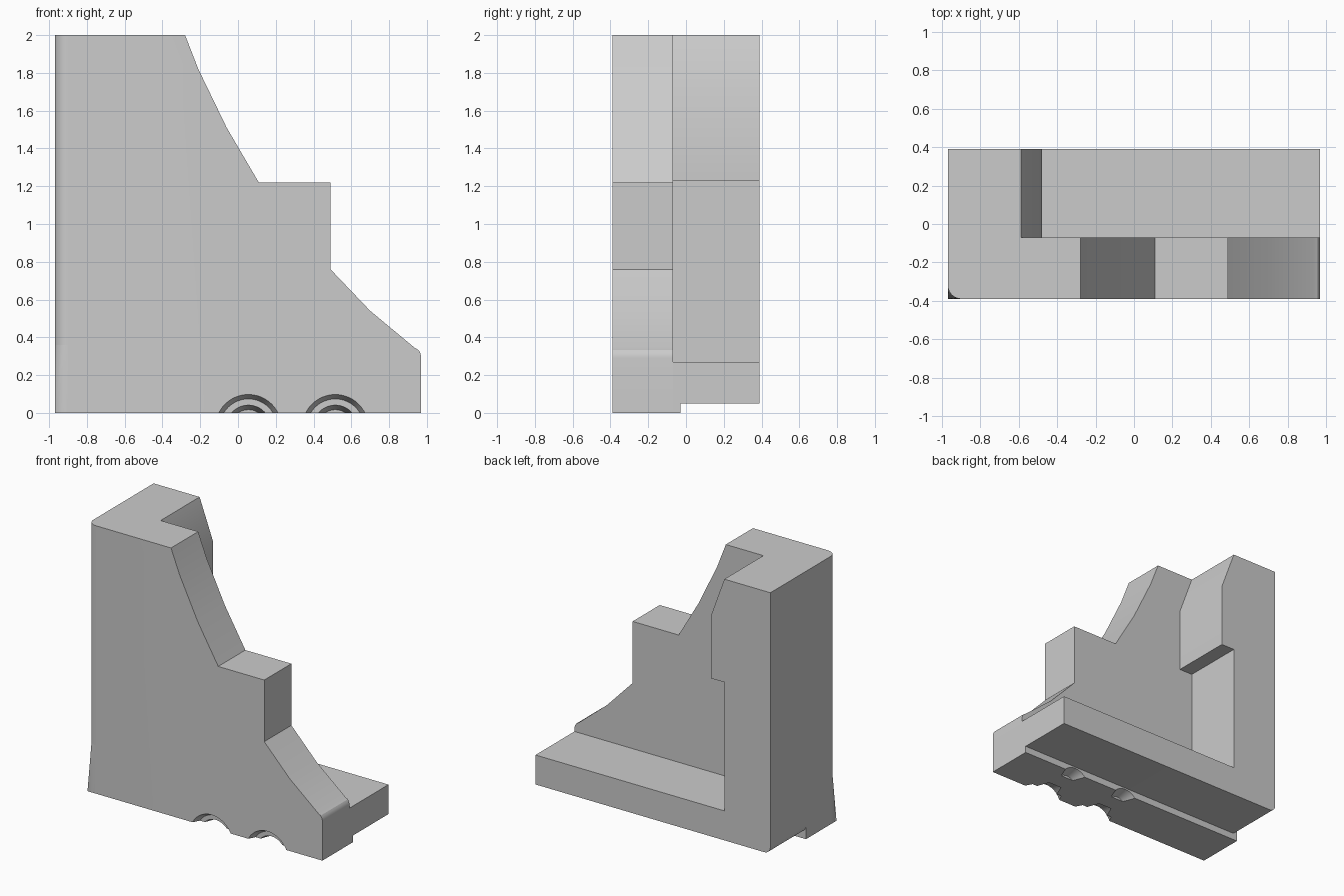
import bpy, bmesh
from math import sin, cos, pi, tau
from mathutils import Matrix, Vector

if "Cube" in bpy.data.objects:
    bpy.data.objects.remove(bpy.data.objects["Cube"], do_unlink=True)

grey = bpy.data.materials.new("plain grey")
grey.use_nodes = True
colour = (0.6, 0.6, 0.6, 1)
grey.diffuse_color = colour
grey.node_tree.nodes["Principled BSDF"].inputs["Base Color"].default_value = colour

LEFT, RIGHT, FRONT, BACK = -0.97, 0.97, -0.39, 0.39
WEB, STEP = -0.07, -0.03      # back of the plate, back of the foot
R = 0.07                      # rounded vertical corner
FLARE = 0.36                  # height where that corner turns square


def finish(name, bm):
    bmesh.ops.recalc_face_normals(bm, faces=bm.faces)
    mesh = bpy.data.meshes.new(name)
    bm.to_mesh(mesh)
    bm.free()
    mesh.materials.append(grey)
    obj = bpy.data.objects.new(name, mesh)
    bpy.context.collection.objects.link(obj)
    return obj


def arc(cx, cz, r, start, end, n=6):
    return [(cx + r * cos(start + (end - start) * i / n),
             cz + r * sin(start + (end - start) * i / n)) for i in range(n + 1)]


def extrude(profile, y0, y1):
    bm = bmesh.new()
    face = bm.faces.new([bm.verts.new((x, y0, z)) for x, z in profile])
    grown = bmesh.ops.extrude_face_region(bm, geom=[face])["geom"]
    verts = [v for v in grown if isinstance(v, bmesh.types.BMVert)]
    bmesh.ops.translate(bm, verts=verts, vec=(0, y1 - y0, 0))
    return bm


def lathe(name, points, x, z):
    """Closed solid turned about an axis along y."""
    bm = bmesh.new()
    verts = [bm.verts.new((x + r, y, z)) for r, y in points]
    edges = [bm.edges.new(pair) for pair in zip(verts, verts[1:])]
    bmesh.ops.spin(bm, geom=verts + edges, cent=(x, 0, z), axis=(0, 1, 0),
                   angle=tau, steps=48)
    bmesh.ops.remove_doubles(bm, verts=bm.verts, dist=0.0005)
    obj = finish(name, bm)
    obj.hide_render = True
    return obj


# Front plate with stepped, curved outline
outline = [(LEFT, 0), (LEFT, 2), (-0.28, 2), (-0.21, 1.82), (-0.06, 1.51),
           (0.11, 1.22), (0.49, 1.22), (0.49, 0.76), (0.7, 0.54), (0.935, 0.345)]
outline += arc(0.9, 0.29, 0.07, 0.65, 0, 4) + [(RIGHT, 0)]
bm = extrude(outline, FRONT, WEB)
corner = [e for e in bm.edges
          if all(abs(v.co.x - LEFT) < 0.001 and abs(v.co.y - FRONT) < 0.001 for v in e.verts)]
bmesh.ops.bevel(bm, geom=corner, offset=R, segments=8, profile=0.5, affect='EDGES')
front_plate = finish("front_plate", bm)

# Flare that squares off the rounded corner toward the floor
bm = bmesh.new()
for x, y in arc(LEFT + R, FRONT + R, R, pi, 1.5 * pi, 8):
    bm.verts.new((x, y, 0))
    bm.verts.new((x, y, FLARE))
bm.verts.new((LEFT, FRONT, 0))
bmesh.ops.convex_hull(bm, input=bm.verts)
corner_flare = finish("corner_flare", bm)

# Foot and column behind the plate share one L-shaped outline
column = [(RIGHT, 0.27), (-0.59, 0.27), (-0.59, 1.23), (-0.48, 1.23),
          (-0.48, 1.7), (-0.59, 2), (LEFT, 2)]
column_web = finish("column_web", extrude(
    [(LEFT, 0), (RIGHT, 0)] + column, WEB, STEP))
back_frame = finish("back_frame", extrude(
    [(RIGHT, 0.05)] + column + arc(LEFT + 0.05, 0.1, 0.05, pi, 1.5 * pi), STEP, BACK))

# Countersunk half-round recesses along the bottom edge
recess = [(0, -0.4), (0.18, -0.4), (0.152, -0.34), (0.119, -0.34), (0.095, -0.25), (0, -0.25)]
pocket = [(0, -0.12), (0.095, -0.12), (0.12, -0.02), (0, -0.02)]
for x in (0.055, 0.515):
    for label, points in (("front_recess", recess), ("back_recess", pocket)):
        cutter = lathe(label + "_cutter", points, x, -0.078)
        for part in (front_plate, column_web):
            cut = part.modifiers.new(label, 'BOOLEAN')
            cut.operation = 'DIFFERENCE'
            cut.solver = 'EXACT'
            cut.object = cutter

# Bake the cuts, then drop the cutters
bpy.context.view_layer.update()
graph = bpy.context.evaluated_depsgraph_get()
for part in (front_plate, column_web):
    baked = bpy.data.meshes.new_from_object(part.evaluated_get(graph))
    part.modifiers.clear()
    part.data = baked
for obj in [o for o in bpy.data.objects if "_cutter" in o.name]:
    bpy.data.objects.remove(obj, do_unlink=True)

# Smooth the curved strips, keep real corners sharp
bpy.ops.object.select_all(action='DESELECT')
for obj in (front_plate, corner_flare, column_web, back_frame):
    obj.select_set(True)
bpy.context.view_layer.objects.active = front_plate
bpy.ops.object.shade_smooth_by_angle(angle=0.45)
